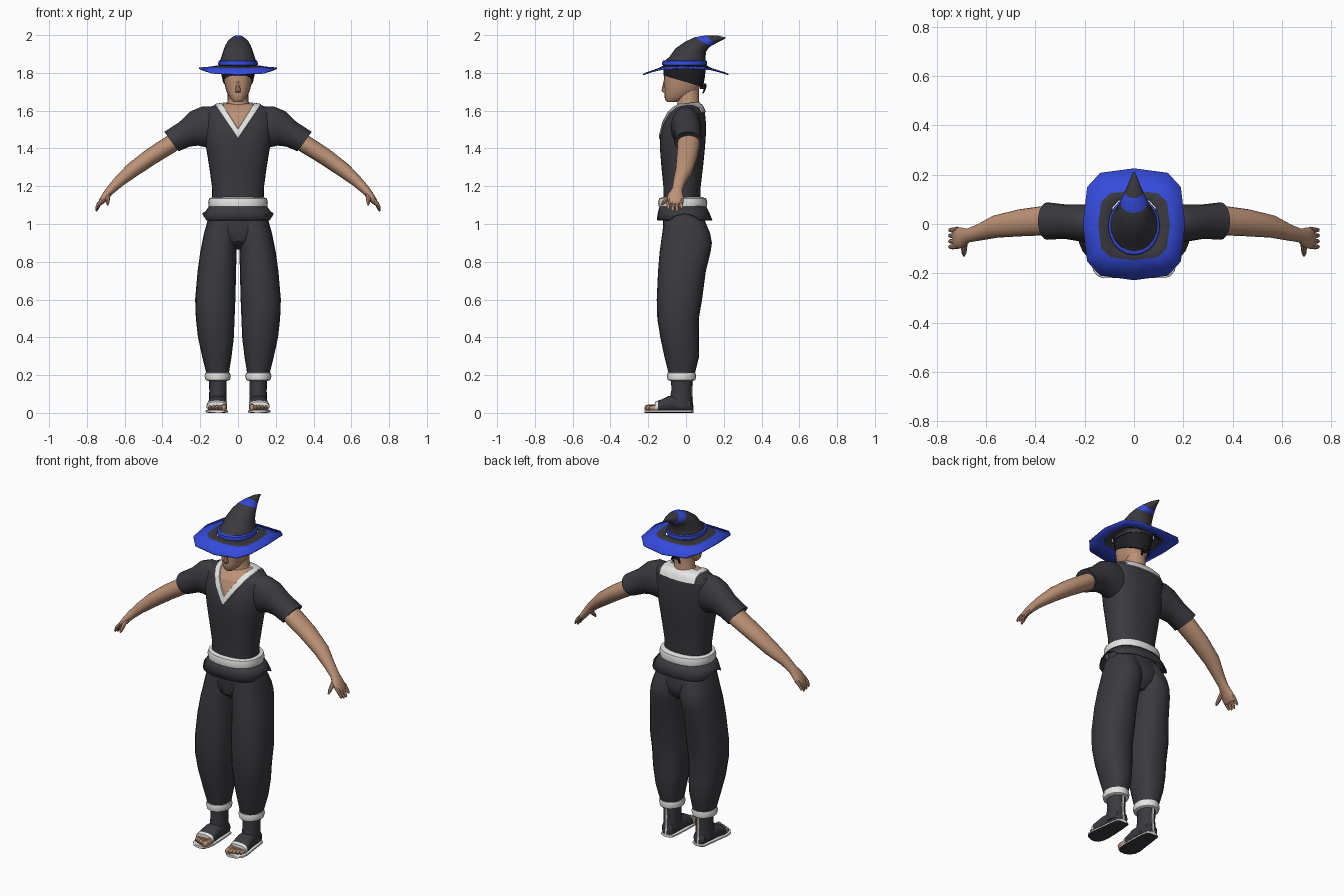
import bpy, bmesh, math
from mathutils import Vector as V

# ---- flat colours
COLOURS = [("dark_cloth", (0.042, 0.042, 0.05)), ("white_trim", (0.78, 0.78, 0.77)),
           ("skin", (0.50, 0.285, 0.18)), ("hat_blue", (0.035, 0.07, 0.72)),
           ("black_cloth", (0.015, 0.015, 0.018))]
MATS = []
for name, c in COLOURS:
    m = bpy.data.materials.new(name)
    m.diffuse_color = (*c, 1)
    MATS.append(m)
DARK, WHITE, SKIN, BLUE, BLACK = range(5)


# ---- cross-section helpers: each ring is (centre, half axis U, half axis W)
def flat(z, x0, x1, y0, y1, tilt=0):
    return (V(((x0 + x1) / 2, (y0 + y1) / 2, z)), V(((x1 - x0) / 2, 0, 0)),
            V((0, (y1 - y0) / 2, tilt)))


def sym(z, hx, y0, y1, tilt=0):
    return flat(z, -hx, hx, y0, y1, tilt)


def pair(a, b, u):
    a, b = V(a), V(b)
    return ((a + b) / 2, V(u), (a - b) / 2)


def tube(pts):
    """Rings along a path of (x, y, z, half width, half thickness)."""
    out = []
    for i, p in enumerate(pts):
        t = V(pts[min(i + 1, len(pts) - 1)][:3]) - V(pts[max(i - 1, 0)][:3])
        w = t.cross(V((0, 1, 0))).normalized()
        u = w.cross(t).normalized()
        out.append((V(p[:3]), u * p[3], w * p[4]))
    return out


def finish(bm, name, mirror=False, solid=0, angle=40):
    me = bpy.data.meshes.new(name)
    bm.to_mesh(me)
    bm.free()
    ob = bpy.data.objects.new(name, me)
    bpy.context.collection.objects.link(ob)
    for m in MATS:
        me.materials.append(m)
    bpy.ops.object.select_all(action='DESELECT')
    ob.select_set(True)
    bpy.context.view_layer.objects.active = ob
    bpy.ops.object.shade_smooth_by_angle(angle=math.radians(angle))
    if mirror:
        ob.modifiers.new("mirror", 'MIRROR').use_mirror_merge = False
    if solid:
        s = ob.modifiers.new("thickness", 'SOLIDIFY')
        s.thickness, s.offset = solid, 0
    return ob


def loft(name, rings, mat=DARK, n=20, p=2.0, pick=None, bands=None, cap=True,
         warp=None, edit=None, **kw):
    bm = bmesh.new()
    loops = []
    for k, (c, u, w) in enumerate(rings):
        loop = []
        for i in range(n):
            a = 2 * math.pi * i / n
            ca, sa = math.cos(a), math.sin(a)
            co = c + u * math.copysign(abs(ca) ** (2 / p), ca) + w * math.copysign(abs(sa) ** (2 / p), sa)
            if warp:
                co.z += warp(k, ca, sa)
            loop.append(bm.verts.new(co))
        loops.append(loop)
    for k in range(len(loops) - 1):
        for i in range(n):
            j = (i + 1) % n
            f = bm.faces.new((loops[k][i], loops[k][j], loops[k + 1][j], loops[k + 1][i]))
            f.material_index = bands[k] if bands else mat
    if cap:
        for l, k in ((loops[0], 0), (loops[-1], -1)):
            bm.faces.new(l).material_index = bands[k] if bands else mat
    bmesh.ops.recalc_face_normals(bm, faces=bm.faces)
    if edit:
        edit(bm)
    if pick:
        for f in bm.faces:
            f.material_index = pick(f.calc_center_median(), f.normal)
    return finish(bm, name, **kw)


# ---- shirt body with V neck, cut crisply and the trim raised
def neckline(bm):
    cuts = [((s * 0, 0, z), (s, 0, -k)) for s in (1, -1) for z, k in ((1.505, .64), (1.45, .68))]
    cuts += [((0, .02, 0), (0, 1, 0)), ((0, 0, 1.59), (0, 0, 1)),
             ((.118, 0, 0), (1, 0, 0)), ((-.118, 0, 0), (1, 0, 0))]
    for co, no in cuts:
        near = [f for f in bm.faces if f.calc_center_median().z > 1.41]
        geom = list({e for f in near for e in list(f.edges) + list(f.verts)}) + near
        bmesh.ops.bisect_plane(bm, geom=geom, plane_co=co, plane_no=V(no).normalized())
    for f in bm.faces:
        c = f.calc_center_median()
        a = abs(c.x)
        if c.y < .02:
            f.material_index = SKIN if a < .64 * (c.z - 1.505) else WHITE if a < .68 * (c.z - 1.45) else DARK
        else:
            f.material_index = WHITE if c.z > 1.59 and a < .118 else DARK
    trim = [f for f in bm.faces if f.material_index == WHITE]
    bmesh.ops.inset_region(bm, faces=trim, thickness=.003, depth=.006)


loft("shirt_body", [sym(*r) for r in (
    (1.10, .135, -.12, .075), (1.2, .138, -.12, .078), (1.3, .152, -.13, .09), (1.4, .168, -.138, .1),
    (1.47, .18, -.137, .105), (1.54, .185, -.12, .105), (1.59, .18, -.095, .1),
    (1.615, .165, -.07, .09), (1.63, .12, -.05, .08), (1.638, .07, -.035, .065))],
    n=32, p=2.3, edit=neckline)
loft("sleeve", [pair((a, y, b), (c, y, d), (0, h, 0)) for a, b, c, d, y, h in (
    (.10, 1.62, .13, 1.40, 0, .075), (.19, 1.622, .165, 1.405, 0, .08), (.25, 1.597, .21, 1.415, .005, .074),
    (.31, 1.54, .255, 1.41, .01, .07), (.39, 1.488, .315, 1.385, .012, .076),
    (.38, 1.478, .317, 1.395, .012, .062))], mirror=True)

# ---- bare arms, hands
loft("arm", tube([(.28, .015, 1.475, .055, .048), (.36, .014, 1.42, .06, .047), (.46, .005, 1.357, .055, .045),
                  (.56, -.01, 1.285, .046, .04), (.63, -.035, 1.225, .033, .03), (.675, -.047, 1.18, .028, .024),
                  (.70, -.055, 1.15, .042, .02), (.722, -.058, 1.12, .044, .016), (.73, -.058, 1.105, .036, .01)]),
     SKIN, mirror=True)
for i, y in enumerate((-.022, -.045, -.068, -.090)):
    d = (.014, .0, .002, .01)[i]
    loft(f"finger_{i + 1}", tube([(.715, y, 1.13, .011, .012), (.738, y - .003, 1.10 + d / 2, .010, .010),
                                  (.748, y - .002, 1.075 + d, .008, .007), (.75, y, 1.067 + d, .003, .003)]),
         SKIN, n=8, mirror=True)
loft("thumb", tube([(.685, -.06, 1.165, .014, .014), (.69, -.092, 1.14, .012, .013),
                    (.69, -.118, 1.115, .01, .01), (.69, -.13, 1.10, .004, .004)]), SKIN, n=8, mirror=True)

# ---- neck and head
loft("neck", [sym(1.59, .085, -.06, .08), sym(1.625, .066, -.048, .075), sym(1.65, .055, -.045, .07),
              sym(1.74, .054, -.05, .07)], SKIN)
loft("head", [sym(*r) for r in (
    (1.645, .022, -.10, -.055), (1.66, .038, -.112, -.01), (1.685, .053, -.114, .045), (1.71, .064, -.114, .068),
    (1.75, .074, -.116, .08), (1.79, .078, -.118, .085), (1.84, .075, -.112, .08))], SKIN, p=2.3)
loft("nose", [sym(1.697, .014, -.122, -.09), sym(1.705, .015, -.13, -.09), sym(1.76, .008, -.118, -.09)], SKIN, n=8)

# ---- head cloth with a knot at the back
loft("head_cloth", [sym(1.755, .08, -.118, .09, -.03), sym(1.79, .088, -.12, .1, -.012),
                    sym(1.83, .095, -.12, .105)], BLACK, p=2.2)
loft("cloth_knot", [sym(1.715, .014, .075, .105), sym(1.73, .02, .075, .11), sym(1.745, .012, .075, .105)], BLACK, n=8)
loft("cloth_tail", [flat(1.735, .002, .016, .088, .105), flat(1.71, .014, .032, .092, .104),
                    flat(1.69, .012, .024, .085, .093)], BLACK, n=6, mirror=True)

# ---- pointed hat
loft("hat_brim", [sym(1.838, .095, -.115, .105), sym(1.83, .145, -.145, .135), sym(1.825, .207, -.227, .225)],
     n=12, p=3.4, bands=[DARK, BLUE], cap=False, solid=.007, angle=30,
     warp=lambda k, c, s: -(0, .008, .034)[k] * s * s)
loft("hat_crown", [pair((0, a, b), (0, c, d), (r, 0, 0)) for a, b, c, d, r in (
    (-.122, 1.82, .108, 1.82, .1), (-.118, 1.86, .105, 1.855, .098), (-.088, 1.885, .103, 1.88, .089),
    (-.055, 1.93, .106, 1.91, .077), (-.005, 1.965, .118, 1.93, .066), (.045, 1.988, .13, 1.94, .055),
    (.105, 1.999, .152, 1.953, .037), (.165, 1.998, .178, 1.967, .02), (.212, 1.987, .21, 1.983, .004))],
    bands=[DARK] * 5 + [BLUE, DARK, DARK])
loft("hat_band", [sym(1.84, .1, -.122, .107), sym(1.843, .105, -.127, .112), sym(1.862, .104, -.125, .111),
                  sym(1.866, .096, -.117, .104)], BLUE)

# ---- belt and split shirt hem
loft("belt", [sym(1.088, .14, -.13, .095), sym(1.093, .155, -.145, .11), sym(1.115, .158, -.148, .113),
              sym(1.136, .153, -.142, .107), sym(1.142, .135, -.12, .085)], WHITE, n=24, p=2.3)
loft("shirt_hem", [sym(1.10, .145, -.135, .1), sym(1.065, .17, -.145, .118), sym(1.02, .187, -.152, .137)],
     n=24, p=2.5, cap=False, solid=.006,
     warp=lambda k, c, s: .035 * max(0, abs(c) - .9) / .1 if k == 2 else 0)

# ---- trousers
loft("trouser_seat", [sym(.865, .045, -.06, .07), sym(.91, .1, -.115, .115), sym(.96, .15, -.122, .12),
                      sym(1.02, .155, -.122, .1), sym(1.09, .14, -.12, .08)], p=2.3)
loft("trouser_leg", [flat(*r) for r in (
    (1.04, .0, .155, -.115, .09), (.95, -.001, .18, -.126, .128), (.9, .004, .19, -.133, .137),
    (.85, .008, .2, -.14, .13), (.75, .01, .214, -.148, .105), (.6, .014, .227, -.155, .085),
    (.5, .018, .223, -.152, .068), (.4, .022, .212, -.136, .07), (.3, .034, .19, -.115, .07),
    (.2, .05, .165, -.09, .045))], p=2.3, mirror=True)
loft("leg_cuff", [flat(.17, .055, .16, -.085, .04), flat(.175, .043, .172, -.098, .05),
                  flat(.195, .038, .177, -.102, .054), flat(.212, .043, .172, -.098, .05),
                  flat(.217, .055, .16, -.085, .04)], WHITE, mirror=True)

# ---- open-toed boots
loft("boot_shaft", [flat(.03, .062, .155, -.09, .036), flat(.08, .06, .153, -.085, .032),
                    flat(.12, .06, .152, -.077, .03), (flat(.19, .06, .155, -.08, .035))], mirror=True)
FOOT = ((.037, .105, .022, .045), (.025, .105, .037, .07), (-.03, .106, .045, .085), (-.09, .108, .049, .085),
        (-.13, .111, .054, .066), (-.148, .112, .055, .06), (-.163, .112, .053, .053), (-.164, .112, .045, .046))
loft("boot_foot", [(V((x, y, h / 2 + .005)), V((w, 0, 0)), V((0, 0, h / 2))) for y, x, w, h in FOOT],
     p=2.6, bands=[DARK] * 5 + [WHITE, WHITE], mirror=True)
loft("boot_sole", [(V((x, y, .008)), V((w + .004, 0, 0)), V((0, 0, .008))) for y, x, w in (
    (.041, .105, .018), (.03, .105, .037), (-.03, .106, .045), (-.09, .108, .05), (-.15, .112, .056),
    (-.19, .112, .05), (-.212, .108, .035), (-.22, .104, .018))], p=4,
    pick=lambda c, n: DARK if n.z < -.6 else WHITE, mirror=True)
for i in range(5):
    x, tip, r = .074 + .0185 * i, (-.219, -.215, -.208, -.2, -.192)[i], (.014, .011, .011, .0105, .01)[i]
    loft(f"toe_{i + 1}", [(V((x, y, .026)), V((r * k, 0, 0)), V((0, 0, r * 1.4 * k)))
                          for y, k in ((-.15, 1.1), (tip + .02, 1), (tip + .006, .8), (tip, .35))],
         SKIN, n=10, mirror=True)
loft("heel_stripe", [flat(.01, .1, .112, .03, .041), flat(.06, .1, .112, .025, .037),
                     flat(.12, .1, .112, .022, .034), flat(.175, .1, .112, .024, .038)],
     WHITE, n=8, p=5, mirror=True)
